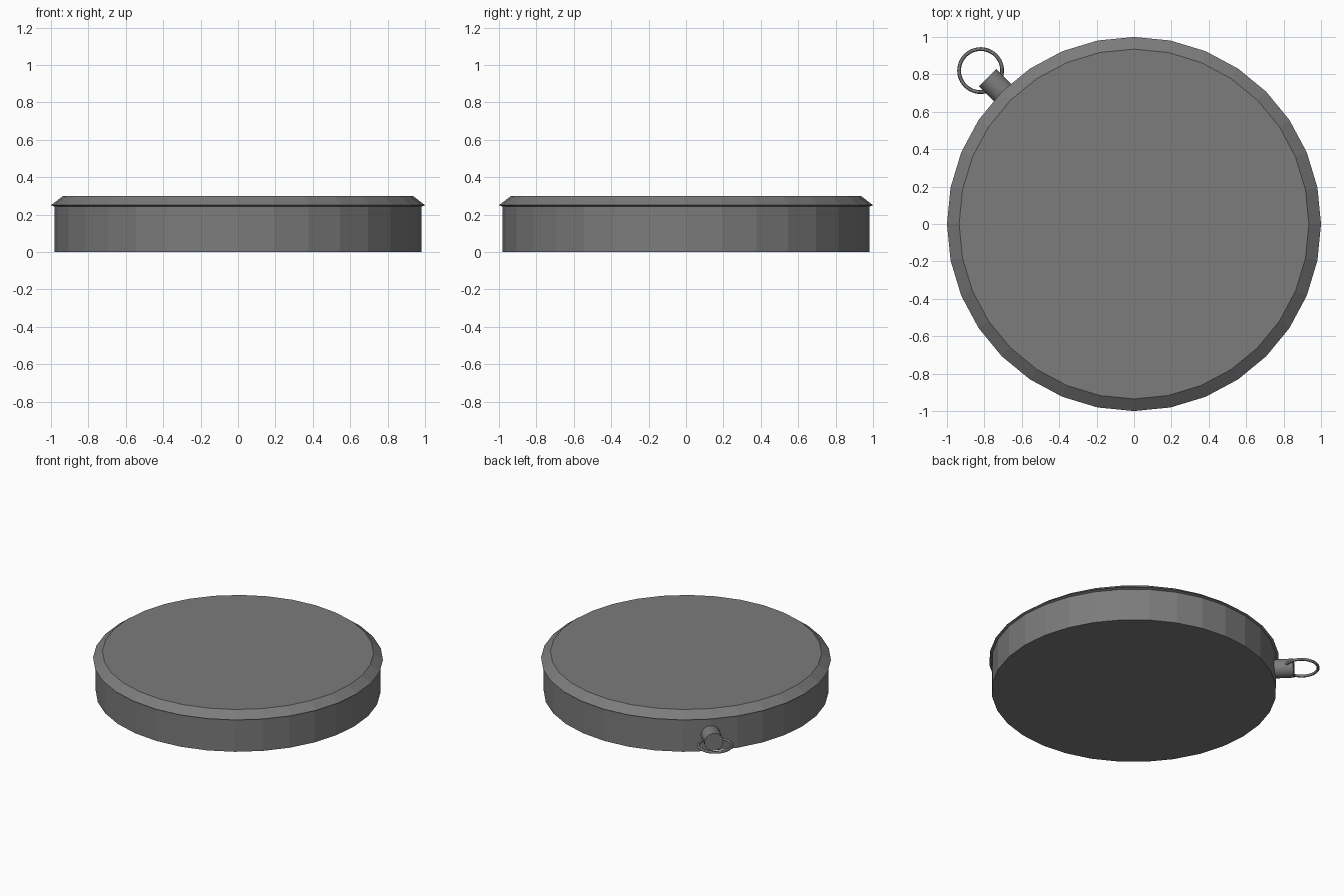
import bpy, bmesh
from math import pi, cos, sin
from mathutils import Matrix, Vector

if "Cube" in bpy.data.objects:
    bpy.data.objects.remove(bpy.data.objects["Cube"])

SIDES = 32
OUT = Vector((-1, 1, 0)).normalized()   # direction the stem points
MID_Z = 0.125

dark = bpy.data.materials.new("dark_grey")
dark.diffuse_color = (0.2, 0.2, 0.2, 1)
dark.use_nodes = True
dark.node_tree.nodes["Principled BSDF"].inputs["Base Color"].default_value = dark.diffuse_color


def finish(name, bm):
    bmesh.ops.recalc_face_normals(bm, faces=bm.faces)
    mesh = bpy.data.meshes.new(name)
    bm.to_mesh(mesh)
    bm.free()
    obj = bpy.data.objects.new(name, mesh)
    bpy.context.collection.objects.link(obj)
    return obj


def lathe(name, profile):
    """Closed solid from (radius, z) rings, capped at both ends."""
    bm = bmesh.new()
    rings = [[bm.verts.new((r * cos(2 * pi * i / SIDES), r * sin(2 * pi * i / SIDES), z))
              for i in range(SIDES)] for r, z in profile]
    for a, b in zip(rings, rings[1:]):
        for i in range(SIDES):
            j = (i + 1) % SIDES
            bm.faces.new((a[i], a[j], b[j], b[i]))
    bm.faces.new(rings[0])
    bm.faces.new(rings[-1])
    return finish(name, bm)


# Round case: straight wall, small overhanging lip, bevelled top
case = lathe("case", [(0.982, 0), (0.982, 0.243), (1.0, 0.25), (0.935, 0.30)])

# Stem sticking out of the wall
bm = bmesh.new()
start, end = 0.95, 1.107
turn = Vector((0, 0, 1)).rotation_difference(OUT).to_matrix().to_4x4()
place = Matrix.Translation(OUT * (start + end) / 2 + Vector((0, 0, MID_Z))) @ turn
bmesh.ops.create_cone(bm, cap_ends=True, segments=SIDES, radius1=0.066, radius2=0.066,
                      depth=end - start, matrix=place)
stem = finish("stem", bm)

# Thin ring lying flat through the stem
bpy.ops.mesh.primitive_torus_add(location=OUT * 1.16 + Vector((0, 0, MID_Z)),
                                 major_radius=0.115, minor_radius=0.01,
                                 major_segments=48, minor_segments=12)
ring = bpy.context.object
ring.name = "ring"

# Smooth shading on the small round fittings
for obj in (stem, ring):
    bpy.ops.object.select_all(action='DESELECT')
    obj.select_set(True)
    bpy.context.view_layer.objects.active = obj
    bpy.ops.object.shade_smooth_by_angle()

# Everything is the same dark grey
for obj in (case, stem, ring):
    obj.data.materials.append(dark)
